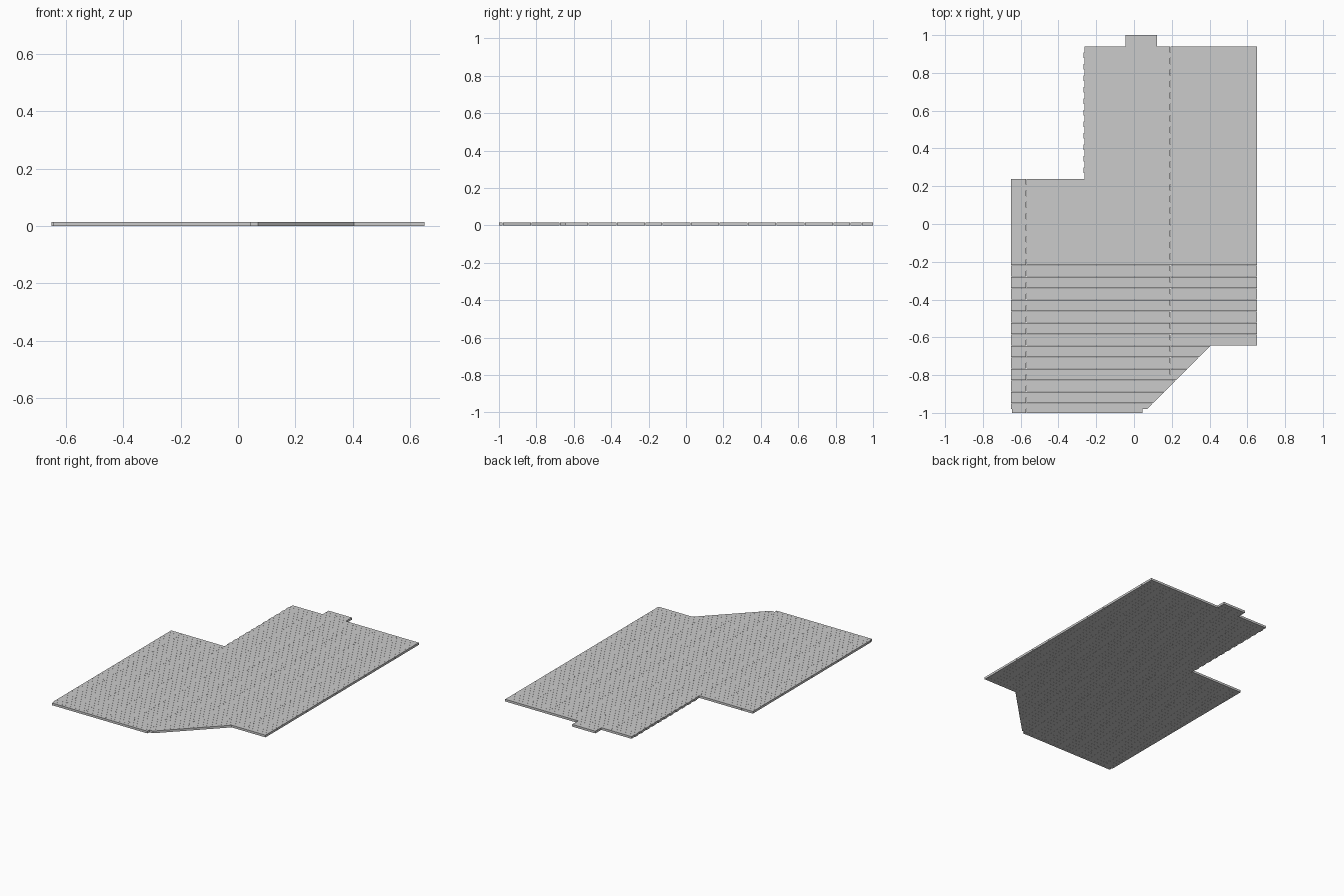
import bpy, bmesh

if "Cube" in bpy.data.objects:
    bpy.data.objects.remove(bpy.data.objects["Cube"])

PITCH = 0.03046      # width of one plank row
LENGTH = 0.305       # plank length
THICK = 0.0145
GAP = 0.0006         # hairline joint between planks


def row_limits(i):
    """Left x, right x at the back edge, right x at the front edge of a row."""
    y1 = 1 - i * PITCH
    y0 = max(y1 - PITCH, -1)
    if i < 2:                                   # small doorway tab
        return -0.045, 0.123, 0.123
    left = -0.65
    if i < 25:                                  # narrow back part
        left = -0.267 if i % 2 else -0.263
    if i < 54:
        return left, 0.65, 0.65
    if i < 65:                                  # diagonal corner
        return left, y1 + 1.05, y0 + 1.05
    return -0.645, 0.045, 0.045                 # trimmed front row


def add_plank(bm, corners):
    low = [bm.verts.new((x, y, 0)) for x, y in corners]
    top = [bm.verts.new((x, y, THICK)) for x, y in corners]
    bm.faces.new(low[::-1])
    bm.faces.new(top)
    n = len(corners)
    for k in range(n):
        j = (k + 1) % n
        bm.faces.new((low[k], low[j], top[j], top[k]))


# Staggered plank floor, one row at a time from the back to the front
bm = bmesh.new()
for i in range(66):
    y1 = 1 - i * PITCH
    y0 = max(y1 - PITCH, -1) + (GAP if i < 65 else 0)
    left, right_back, right_front = row_limits(i)
    start = 0.04 if i % 2 else 0.1925
    joints = [start + LENGTH * k for k in range(-4, 4)]
    shortest = min(right_back, right_front)
    cuts = [left] + [x for x in joints if left + 0.01 < x < shortest - 0.004] + [None]
    for a, b in zip(cuts, cuts[1:]):
        if b is None:
            xb, xf = right_back, right_front
        else:
            xb = xf = b - GAP
        add_plank(bm, [(a, y0), (xf, y0), (xb, y1), (a, y1)])

mesh = bpy.data.meshes.new("plank_floor")
bm.to_mesh(mesh)
bm.free()
floor = bpy.data.objects.new("plank_floor", mesh)
bpy.context.collection.objects.link(floor)
